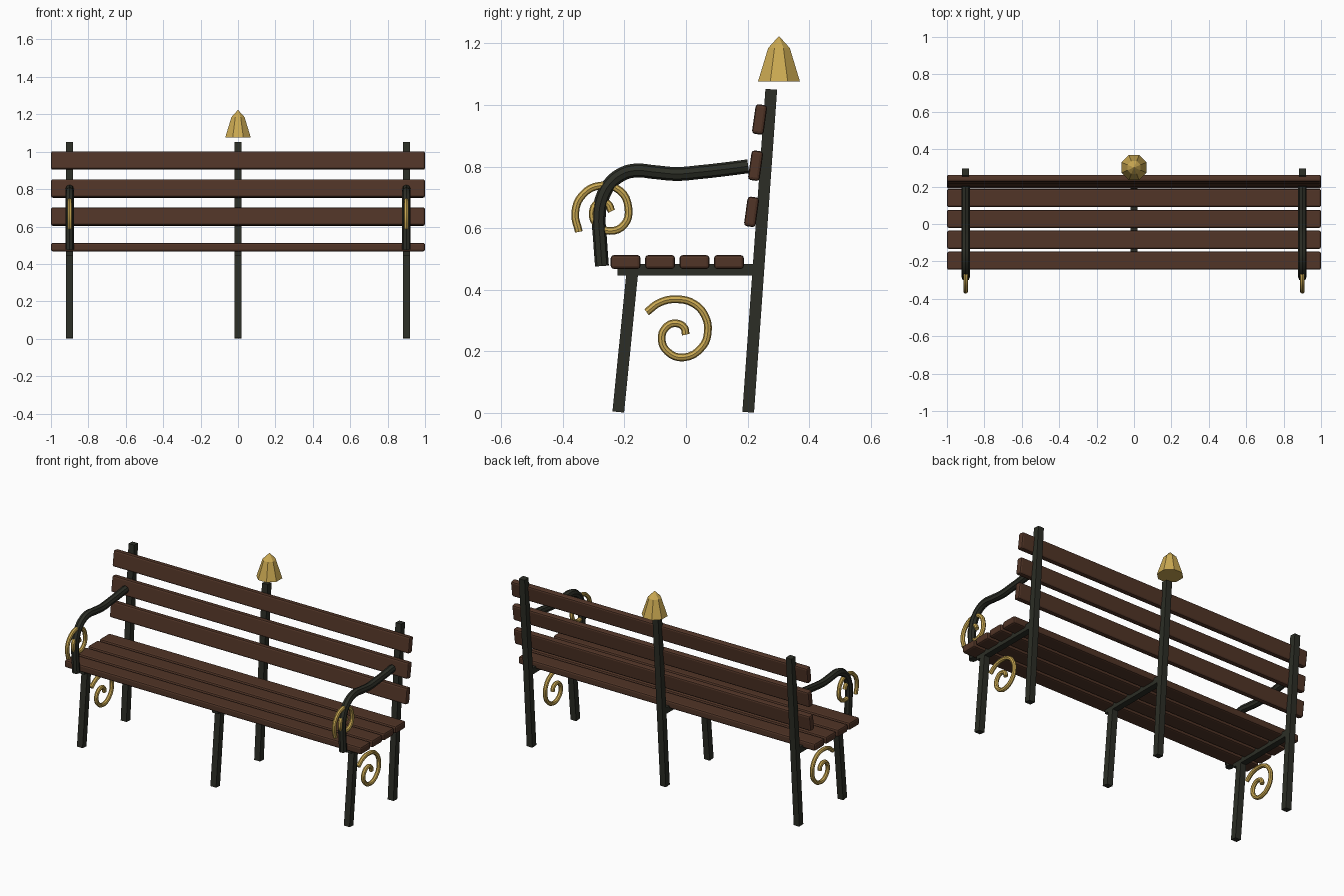
import bpy, bmesh, math
from mathutils import Vector, Matrix

if "Cube" in bpy.data.objects:
    bpy.data.objects.remove(bpy.data.objects["Cube"])


def material(name, rgb):
    m = bpy.data.materials.new(name)
    m.diffuse_color = (*rgb, 1)
    m.use_nodes = True
    m.node_tree.nodes["Principled BSDF"].inputs["Base Color"].default_value = m.diffuse_color
    return m


WOOD = material("brown_wood", (0.082, 0.035, 0.02))
IRON = material("dark_iron", (0.025, 0.027, 0.019))
GOLD = material("brass_gold", (0.60, 0.40, 0.085))


def finish(bm, name, mat):
    me = bpy.data.meshes.new(name)
    bm.to_mesh(me)
    bm.free()
    me.materials.append(mat)
    ob = bpy.data.objects.new(name, me)
    bpy.context.collection.objects.link(ob)
    return ob


def bar(name, x, p, q, size=0.038):
    """Square iron bar between two (y, z) points."""
    a, b = Vector((x, *p)), Vector((x, *q))
    tilt = Matrix.Rotation(-math.atan2(b.y - a.y, b.z - a.z), 4, 'X')
    bm = bmesh.new()
    bmesh.ops.create_cube(bm, size=1, matrix=Matrix.Translation((a + b) / 2) @ tilt
                          @ Matrix.Diagonal((size, size, (b - a).length, 1)))
    return finish(bm, name, IRON)


def slat(name, y, z, depth, height, tilt=0):
    """Long wooden board with rounded edges."""
    bm = bmesh.new()
    bmesh.ops.create_cube(bm, size=1, matrix=Matrix.Diagonal((2, depth, height, 1)))
    ob = finish(bm, name, WOOD)
    ob.location = (0, y, z)
    ob.rotation_euler.x = -math.radians(tilt)
    bev = ob.modifiers.new("rounded_edges", 'BEVEL')
    bev.width, bev.segments = 0.01, 2
    return ob


def tube(name, x, points, radius, mat):
    """Eight-sided bent rod through (y, z) points."""
    cu = bpy.data.curves.new(name, 'CURVE')
    cu.dimensions = '3D'
    cu.bevel_depth, cu.bevel_resolution = radius, 2
    cu.use_fill_caps = True
    cu.resolution_u = 4
    sp = cu.splines.new('BEZIER')
    sp.bezier_points.add(len(points) - 1)
    for bp, (y, z) in zip(sp.bezier_points, points):
        bp.co = (x, y, z)
        bp.handle_left_type = bp.handle_right_type = 'AUTO'
    cu.materials.append(mat)
    ob = bpy.data.objects.new(name, cu)
    bpy.context.collection.objects.link(ob)
    bpy.ops.object.select_all(action='DESELECT')
    ob.select_set(True)
    bpy.context.view_layer.objects.active = ob
    bpy.ops.object.convert(target='MESH')
    bpy.ops.object.shade_smooth_by_angle(angle=math.radians(30))


# Three iron frames: rear post, front leg and seat rail
for side, x in (("left", -0.9), ("middle", 0), ("right", 0.9)):
    bar(side + "_rear_post", x, (0.202, 0.002), (0.277, 1.051))
    bar(side + "_front_leg", x, (-0.22, 0.003), (-0.174, 0.46))
    bar(side + "_seat_rail", x, (-0.222, 0.465), (0.235, 0.465))

# Seat boards and tilted back boards
for i in range(4):
    slat(f"seat_slat_{i + 1}", -0.196 + 0.1118 * i, 0.49, 0.097, 0.045)
for i, (y, z) in enumerate(((0.213, 0.653), (0.226, 0.803), (0.239, 0.953))):
    slat(f"back_slat_{i + 1}", y, z, 0.038, 0.097, 8)

# Armrests with scrolls at the front and under the seat
ARM = [(-.273, .477), (-.279, .56), (-.283, .642), (-.273, .695), (-.25, .74), (-.212, .773),
       (-.167, .787), (-.102, .782), (-.03, .776), (.044, .782), (.125, .791), (.202, .801)]
ARM_SCROLL = [(-.348, .588), (-.360, .65), (-.336, .708), (-.28, .738), (-.215, .722),
              (-.187, .665), (-.2, .612), (-.247, .591), (-.288, .61), (-.303, .65),
              (-.285, .682), (-.255, .68), (-.242, .655)]
SEAT_SCROLL = [(-.128, .327), (-.086, .358), (-.031, .369), (.027, .354), (.063, .312),
               (.071, .264), (.053, .215), (-.008, .18), (-.06, .199), (-.079, .238),
               (-.066, .277), (-.034, .291), (-.006, .277), (-.001, .254)]
for side, x in (("left", -0.9), ("right", 0.9)):
    tube(side + "_armrest", x, ARM, 0.0225, IRON)
    tube(side + "_arm_scroll", x, ARM_SCROLL, 0.0125, GOLD)
    tube(side + "_seat_scroll", x, SEAT_SCROLL, 0.0125, GOLD)

# Faceted finial above the middle post
bm = bmesh.new()
rings = []
for r, z in ((0.0735, 1.077), (0.038, 1.185)):
    rings.append([bm.verts.new((r * math.cos(a), 0.302 + r * math.sin(a), z))
                  for a in (math.radians(22.5 + 45 * k) for k in range(8))])
tip = bm.verts.new((0, 0.302, 1.224))
low, high = rings
bm.faces.new(low[::-1])
for k in range(8):
    n = (k + 1) % 8
    bm.faces.new((low[k], low[n], high[n], high[k]))
    bm.faces.new((high[k], high[n], tip))
finish(bm, "finial", GOLD)
